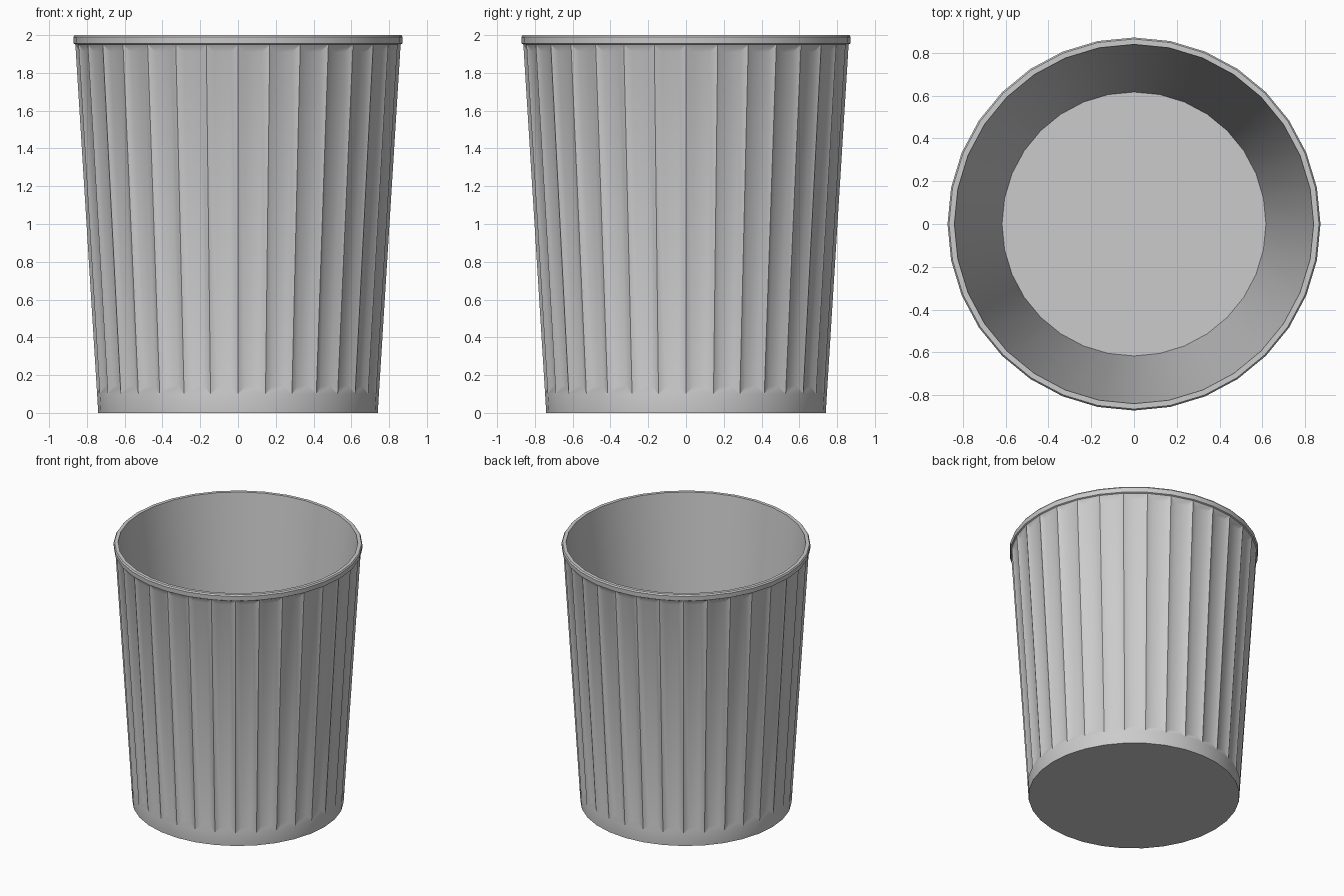
import bpy, bmesh, math

if "Cube" in bpy.data.objects:
    bpy.data.objects.remove(bpy.data.objects["Cube"])

SIDES = 32

# Profile from outer base, up the wall, over the rim, down to the inner floor
profile = [(0.74, 0.0), (0.746, 0.10), (0.861, 1.95), (0.87, 1.955),
           (0.872, 1.99), (0.865, 2.0), (0.84, 2.0), (0.617, 0.06)]
FLUTED_BAND = 1

bm = bmesh.new()
rings = []
for r, z in profile:
    rings.append([bm.verts.new((r * math.cos(2 * math.pi * i / SIDES),
                                r * math.sin(2 * math.pi * i / SIDES), z))
                  for i in range(SIDES)])

# Walls
panels = []
for k in range(len(rings) - 1):
    a, b = rings[k], rings[k + 1]
    for i in range(SIDES):
        j = (i + 1) % SIDES
        f = bm.faces.new((a[i], a[j], b[j], b[i]))
        if k == FLUTED_BAND:
            panels.append(f)

# Underside and inner floor
bm.faces.new(list(reversed(rings[0])))
bm.faces.new(rings[-1])
bm.normal_update()

# Recessed flute panels
bmesh.ops.inset_individual(bm, faces=panels, thickness=0.04, depth=-0.016,
                           use_even_offset=True)
bm.normal_update()

mesh = bpy.data.meshes.new("waste_bin")
bm.to_mesh(mesh)
bm.free()
bin_obj = bpy.data.objects.new("waste_bin", mesh)
bpy.context.collection.objects.link(bin_obj)
bpy.context.view_layer.objects.active = bin_obj
bin_obj.select_set(True)
bpy.ops.object.shade_smooth_by_angle(angle=math.radians(30))
